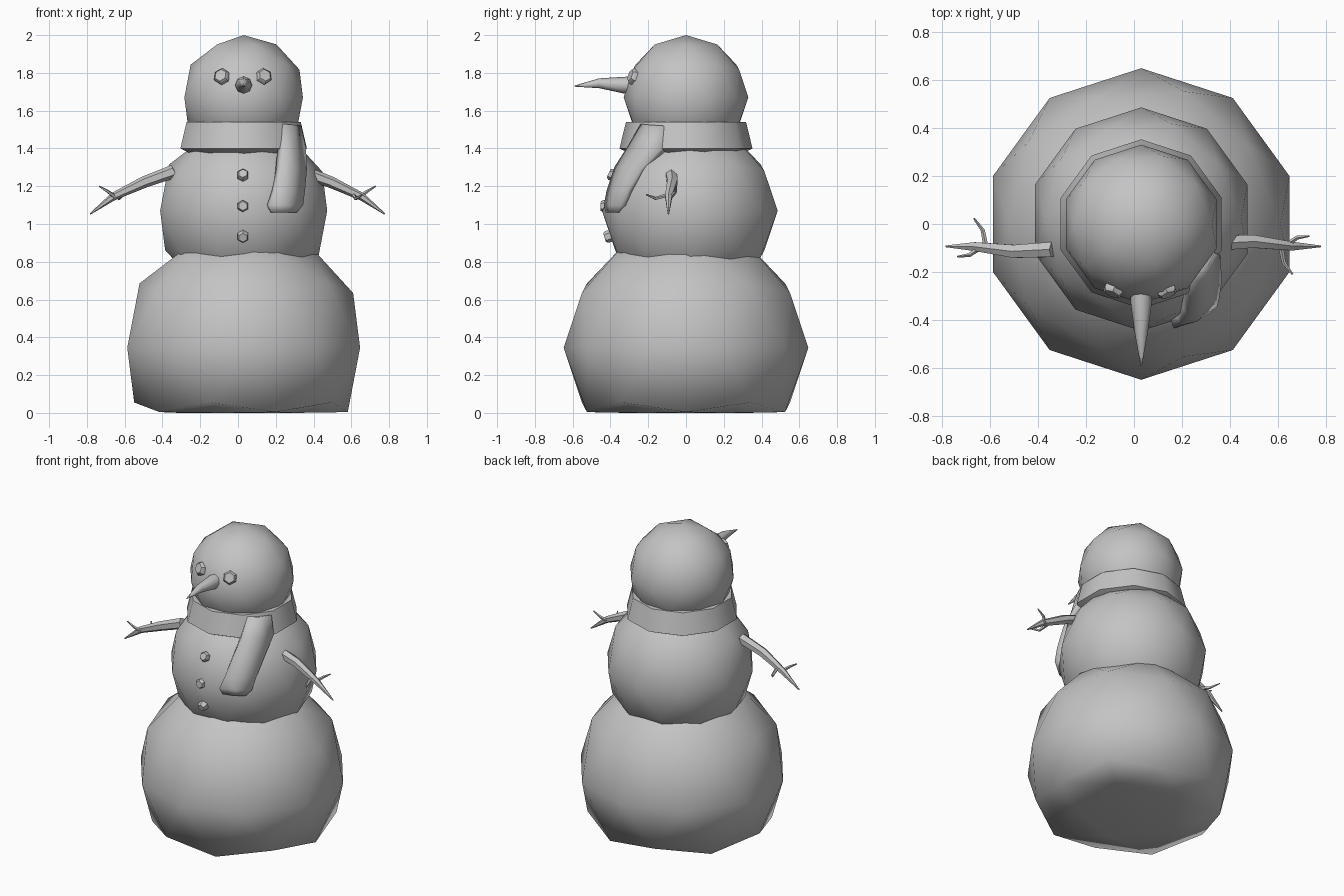
import bpy, bmesh
from math import radians, cos, sin, tau, pi
from mathutils import Vector, Matrix

cube = bpy.data.objects.get("Cube")
if cube:
    bpy.data.objects.remove(cube)

# One plain grey for everything
grey = bpy.data.materials.new("plain_grey")
grey.use_nodes = True
colour = (0.55, 0.55, 0.55, 1)
grey.diffuse_color = colour
bsdf = next(n for n in grey.node_tree.nodes if n.type == 'BSDF_PRINCIPLED')
bsdf.inputs["Base Color"].default_value = colour


def finish(obj, angle=45):
    obj.data.materials.clear()
    obj.data.materials.append(grey)
    bpy.ops.object.select_all(action='DESELECT')
    obj.select_set(True)
    bpy.context.view_layer.objects.active = obj
    bpy.ops.object.shade_smooth_by_angle(angle=radians(angle))
    return obj


def from_bmesh(name, bm, angle=45):
    bmesh.ops.recalc_face_normals(bm, faces=bm.faces)
    mesh = bpy.data.meshes.new(name)
    bm.to_mesh(mesh)
    bm.free()
    obj = bpy.data.objects.new(name, mesh)
    bpy.context.collection.objects.link(obj)
    return finish(obj, angle)


def snowball(name, centre, radius):
    bpy.ops.mesh.primitive_ico_sphere_add(subdivisions=2, radius=radius, location=centre)
    obj = bpy.context.object
    obj.name = name
    return finish(obj)


def add_tube(bm, points, radii, sides=6):
    """Capped rings of given radii along a path, all square to its overall direction."""
    points = [Vector(p) for p in points]
    turn = (points[-1] - points[0]).to_track_quat('Z', 'Y')
    rings = []
    for p, r in zip(points, radii):
        angles = [pi / 2 + tau * i / sides for i in range(sides)]
        rings.append([bm.verts.new(p + turn @ Vector((r * cos(a), r * sin(a), 0))) for a in angles])
    for a, b in zip(rings, rings[1:]):
        for i in range(sides):
            j = (i + 1) % sides
            bm.faces.new((a[i], a[j], b[j], b[i]))
    bm.faces.new(rings[0])
    bm.faces.new(rings[-1])


def tube(name, points, radii, sides=6, angle=45):
    bm = bmesh.new()
    add_tube(bm, points, radii, sides)
    return from_bmesh(name, bm, angle)


# Three snowballs, the lowest flattened where it meets the ground
base = snowball("lower_body", (0.03, 0, 0.345), 0.648)
for v in base.data.vertices:
    v.co.z = max(v.co.z, -0.345)
BELLY, BELLY_R = Vector((0.03, 0.02, 1.07)), 0.465
HEAD, HEAD_R = Vector((0.03, 0, 1.67)), 0.33
snowball("middle_body", BELLY, BELLY_R)
snowball("head", HEAD, HEAD_R)

# Carrot nose
tube("nose", [(0.03, -0.27, 1.735), (0.03, -0.33, 1.735), (0.03, -0.46, 1.745), (0.03, -0.59, 1.73)],
     [0.047, 0.044, 0.026, 0.003], 8, 60)


# Pebble eyes and buttons, facing out from the ball they sit on
def pebble(name, centre, ball_radius, x, z, r):
    dx, dz = x - centre.x, z - centre.z
    out = Vector((dx, -(ball_radius ** 2 - dx * dx - dz * dz) ** 0.5, dz)).normalized()
    pts = [centre + out * (ball_radius + h) for h in (-0.04, -0.004, 0.008)]
    tube(name, pts, [r, r, r * 0.75])


for side, x in (("right", -0.09), ("left", 0.14)):
    pebble(side + "_eye", HEAD, HEAD_R, x, 1.785, 0.044)
for label, z in (("top", 1.265), ("middle", 1.095), ("bottom", 0.93)):
    pebble(label + "_button", BELLY, BELLY_R, 0.026, z, 0.032)

# Scarf wrap around the neck
tube("scarf_wrap", [(0.03, 0, z) for z in (1.37, 1.40, 1.54, 1.541)],
     [0.29, 0.352, 0.318, 0.28], 10)

# Hanging scarf end: rows of left and right edge points with a bulged middle
rows = [((0.24, -0.24, 1.53), (0.335, -0.12, 1.52)),
        ((0.24, -0.31, 1.41), (0.36, -0.13, 1.40)),
        ((0.225, -0.38, 1.30), (0.365, -0.24, 1.29)),
        ((0.195, -0.42, 1.18), (0.355, -0.31, 1.18)),
        ((0.165, -0.435, 1.10), (0.345, -0.345, 1.10)),
        ((0.18, -0.425, 1.06), (0.31, -0.36, 1.06))]
bm = bmesh.new()
grid = []
for a, b in rows:
    a, b = Vector(a), Vector(b)
    middle = (a + b) / 2 + Vector((0.01, -0.014, 0))
    grid.append([bm.verts.new(p) for p in (a, middle, b)])
for upper, lower in zip(grid, grid[1:]):
    for i in range(2):
        bm.faces.new((upper[i], lower[i], lower[i + 1], upper[i + 1]))
tail = from_bmesh("scarf_end", bm)
if tail.data.polygons[0].normal.y > 0:
    tail.data.flip_normals()
thick = tail.modifiers.new("thickness", 'SOLIDIFY')
thick.thickness = 0.05
thick.offset = -1

# Stick arms with two twigs; the right one is the left turned half round
PIVOT = Matrix.Translation((-0.003, -0.093, 0))
for side, angle in (("left", 0), ("right", pi)):
    bm = bmesh.new()
    add_tube(bm, [(0.33, -0.08, 1.28), (0.49, -0.072, 1.222), (0.655, -0.092, 1.145), (0.777, -0.093, 1.053)],
             [0.036, 0.031, 0.021, 0.004])
    add_tube(bm, [(0.64, -0.085, 1.14), (0.68, -0.056, 1.17), (0.728, -0.05, 1.20)],
             [0.012, 0.009, 0.004], 5)
    add_tube(bm, [(0.61, -0.09, 1.155), (0.623, -0.16, 1.135), (0.66, -0.21, 1.155)],
             [0.012, 0.009, 0.004], 5)
    spin = PIVOT @ Matrix.Rotation(angle, 4, 'Z') @ PIVOT.inverted()
    bmesh.ops.transform(bm, matrix=spin, verts=bm.verts)
    from_bmesh(side + "_arm", bm)
